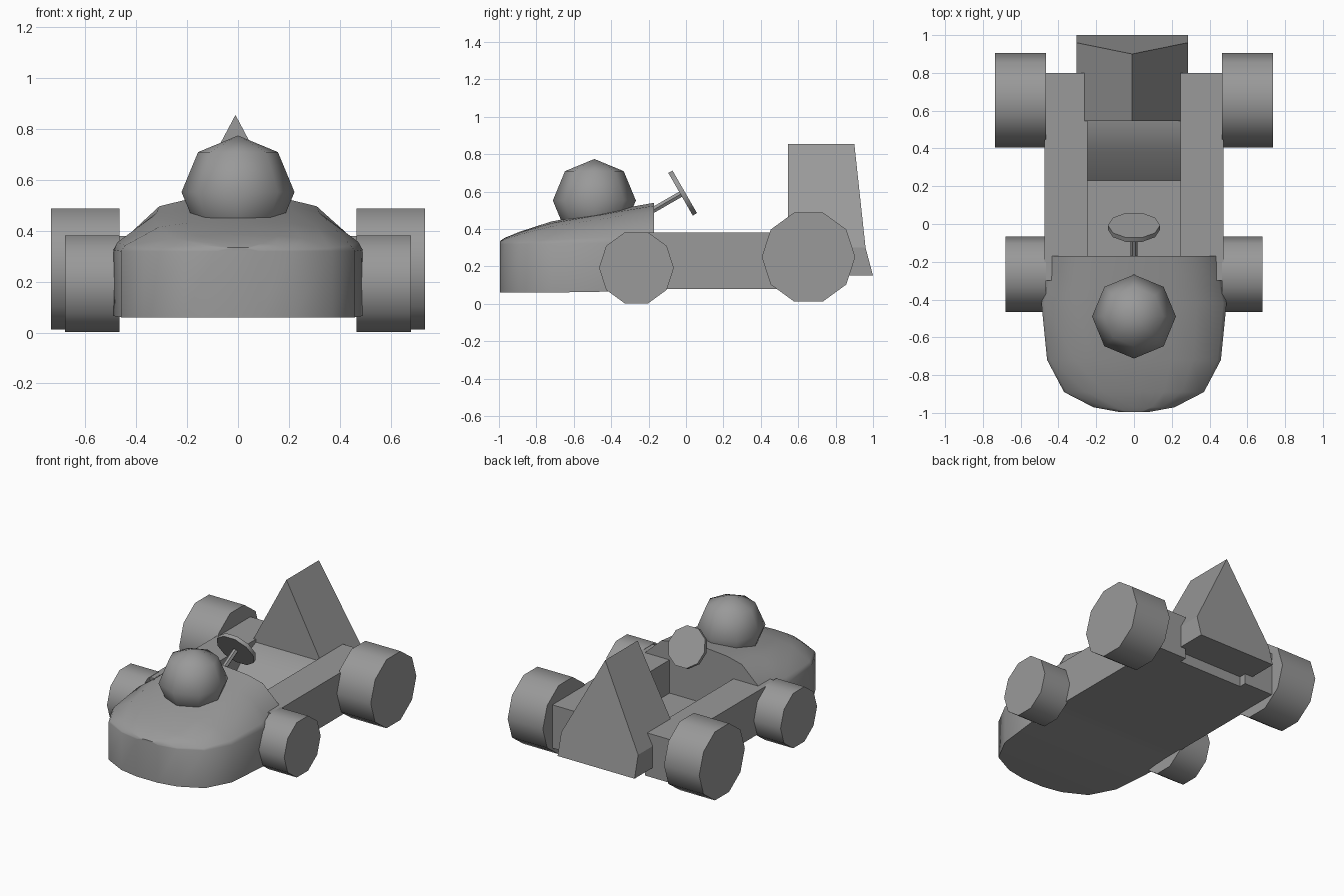
import bpy, bmesh, math
from mathutils import Vector

cube = bpy.data.objects.get("Cube")
if cube:
    bpy.data.objects.remove(cube, do_unlink=True)

grey = bpy.data.materials.new("plain_grey")
grey.use_nodes = True
color = (0.32, 0.32, 0.32, 1)
grey.diffuse_color = color
grey.node_tree.nodes["Principled BSDF"].inputs["Base Color"].default_value = color


def finish(name, bm, smooth=None):
    """Turn a bmesh into an object, optionally smooth below an angle."""
    bmesh.ops.recalc_face_normals(bm, faces=bm.faces)
    mesh = bpy.data.meshes.new(name)
    bm.to_mesh(mesh)
    bm.free()
    mesh.materials.append(grey)
    obj = bpy.data.objects.new(name, mesh)
    bpy.context.collection.objects.link(obj)
    if smooth:
        bpy.ops.object.select_all(action='DESELECT')
        obj.select_set(True)
        bpy.context.view_layer.objects.active = obj
        bpy.ops.object.shade_smooth_by_angle(angle=math.radians(smooth))
    return obj


def loft(name, rings, smooth=None):
    """Skin a row of matching closed rings and cap both ends."""
    bm = bmesh.new()
    rows = [[bm.verts.new(p) for p in ring] for ring in rings]
    n = len(rows[0])
    for a, b in zip(rows, rows[1:]):
        for i in range(n):
            j = (i + 1) % n
            bm.faces.new((a[i], a[j], b[j], b[i]))
    bm.faces.new(rows[0])
    bm.faces.new(rows[-1])
    return finish(name, bm, smooth)


def side_prism(name, profile, x0, x1, smooth=None):
    """Extrude a (y, z) profile across x."""
    return loft(name, [[(x, y, z) for y, z in profile] for x in (x0, x1)], smooth)


def cylinder(name, start, end, radius, sides, smooth=50):
    start, end = Vector(start), Vector(end)
    axis = (end - start).normalized()
    u = Vector((0, 1, 0)) if abs(axis.x) > 0.9 else Vector((1, 0, 0))
    v = axis.cross(u)
    angles = [math.tau * i / sides for i in range(sides)]
    rings = [[c + radius * (u * math.cos(a) + v * math.sin(a)) for a in angles]
             for c in (start, end)]
    return loft(name, rings, smooth)


# Rounded nose: sections as (y, half width, bottom, belt, top)
sections = [(-0.995, 0.08, 0.06, 0.32, 0.335), (-0.97, 0.215, 0.06, 0.32, 0.352),
            (-0.89, 0.37, 0.06, 0.32, 0.385), (-0.72, 0.46, 0.06, 0.32, 0.44),
            (-0.42, 0.49, 0.065, 0.325, 0.495), (-0.34, 0.47, 0.075, 0.335, 0.51),
            (-0.17, 0.455, 0.08, 0.34, 0.54)]
rings = []
for y, w, bottom, belt, top in sections:
    rise = top - belt
    half = [(w, bottom), (w, belt), (w * 0.965, belt + rise * 0.18),
            (w * 0.68, belt + rise * 0.78), (w * 0.43, belt + rise * 0.92)]
    rings.append([(x, y, z) for x, z in half] + [(0, y, top)]
                 + [(-x, y, z) for x, z in reversed(half)])
loft("nose_body", rings, 45)

# Side pods
for side, s in (("left", 1), ("right", -1)):
    box = [(-0.3, 0.08), (0.8, 0.08), (0.8, 0.38), (-0.3, 0.38)]
    side_prism(side + "_side_pod", box, s * 0.245, s * 0.475)

# Floor with the sloping seat back
seat = [(-0.25, 0.08), (0.75, 0.08), (0.75, 0.36), (0.545, 0.36),
        (0.38, 0.28), (0.23, 0.15), (-0.25, 0.15)]
side_prism("floor_and_seat", seat, -0.25, 0.25, 30)

# Ridged tail fin with a raked back
section = [(-0.305, 0.15), (-0.305, 0.3), (-0.01, 0.855), (0.285, 0.3), (0.285, 0.15)]
rake = {0.15: 1.0, 0.3: 0.96, 0.855: 0.9}
loft("tail_fin", [[(x, 0.545, z) for x, z in section],
                  [(x, rake[z], z) for x, z in section]])

# Wheels: ten-sided drums
for side, s in (("left", 1), ("right", -1)):
    for end, y, z, r, outer in (("front", -0.265, 0.192, 0.2, 0.68),
                                ("rear", 0.655, 0.25, 0.25, 0.735)):
        cylinder(f"{end}_{side}_wheel", (s * 0.465, y, z), (s * outer, y, z), r, 10)

# Domed ball on the nose
bm = bmesh.new()
bmesh.ops.create_uvsphere(bm, u_segments=8, v_segments=4, radius=0.222)
bmesh.ops.translate(bm, verts=bm.verts, vec=(0, -0.49, 0.552))
finish("nose_dome", bm, 80)

# Steering wheel and column
hub = Vector((0, -0.018, 0.592))
axis = Vector((0, 0.87, 0.5)).normalized()
cylinder("steering_wheel", hub - axis * 0.013, hub + axis * 0.013, 0.138, 10)
cylinder("steering_column", hub - axis * 0.22, hub, 0.018, 6)
